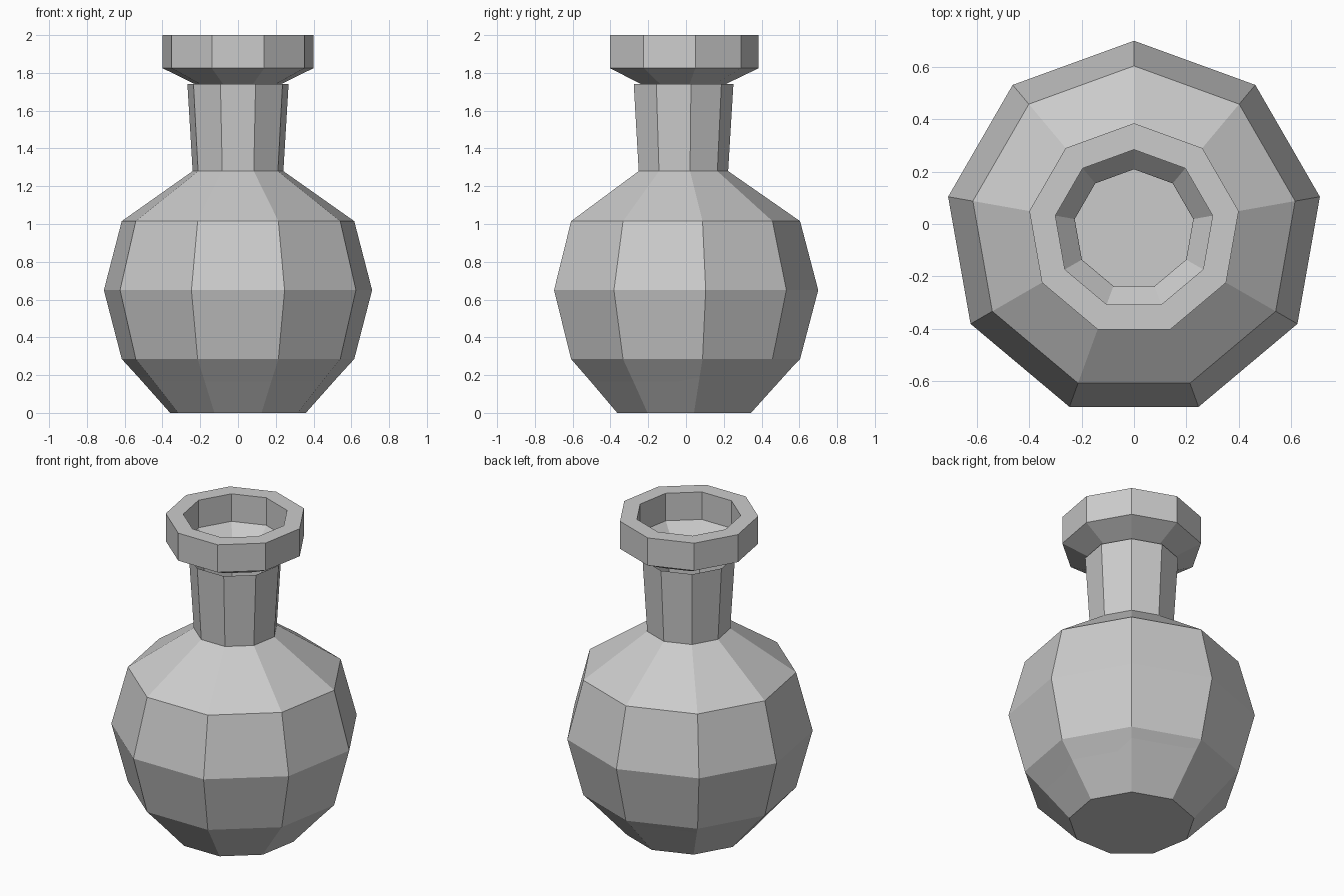
import bpy, bmesh, math

if "Cube" in bpy.data.objects:
    bpy.data.objects.remove(bpy.data.objects["Cube"])

SIDES = 9
CY = -0.021  # centres the nine-sided outline between front and back


def lathe(name, profile, closed=False, cap_start=False, cap_end=False):
    """Revolve (radius, z) points into a flat-faced nine-sided shell."""
    bm = bmesh.new()
    rings = []
    for r, z in profile:
        ring = []
        for i in range(SIDES):
            a = math.pi / 2 + i * 2 * math.pi / SIDES
            ring.append(bm.verts.new((r * math.cos(a), CY + r * math.sin(a), z)))
        rings.append(ring)
    pairs = list(zip(rings, rings[1:]))
    if closed:
        pairs.append((rings[-1], rings[0]))
    for a, b in pairs:
        for i in range(SIDES):
            j = (i + 1) % SIDES
            bm.faces.new((a[i], a[j], b[j], b[i]))
    if cap_start:
        bm.faces.new(rings[0][::-1])
    if cap_end:
        bm.faces.new(rings[-1])
    mesh = bpy.data.meshes.new(name)
    bm.to_mesh(mesh)
    bm.free()
    obj = bpy.data.objects.new(name, mesh)
    bpy.context.collection.objects.link(obj)
    return obj


# Round flask body with a slightly flaring open neck
body = [(0.37, 0.01), (0.625, 0.285), (0.721, 0.65), (0.625, 1.015),
        (0.244, 1.28), (0.272, 1.74)]
flask = lathe("flask_body", body, cap_start=True)
# The base rises a little towards the back
for v in flask.data.vertices:
    if v.co.z < 0.02:
        v.co.z += 0.014 * max(0.0, v.co.y) / 0.35

# Contents filling the flask to part way up the neck
fill = [(r - 0.003, z) for r, z in body[1:-1]]
lathe("liquid", [(0.365, 0.0)] + fill + [(0.251, 1.45)],
      cap_start=True, cap_end=True)

# Thick collar at the mouth: outer wall, top rim, inner wall and funnel
lathe("mouth_rim", [(0.23, 1.74), (0.406, 1.825), (0.406, 2.0),
                    (0.305, 2.0), (0.305, 1.825), (0.232, 1.745)], closed=True)
